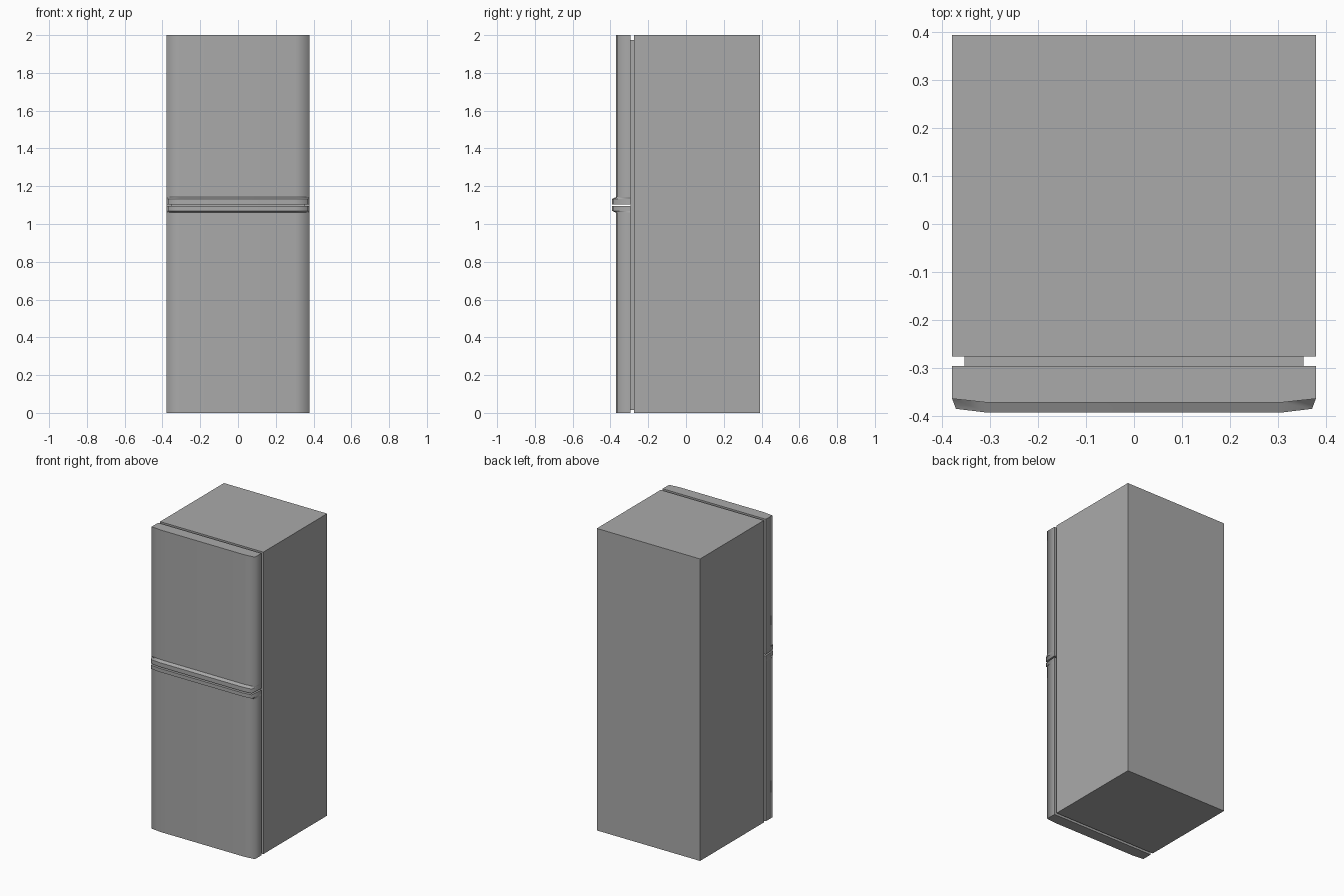
import bpy
import bmesh

cube = bpy.data.objects.get("Cube")
if cube:
    bpy.data.objects.remove(cube, do_unlink=True)

grey = bpy.data.materials.new("appliance_grey")
grey.use_nodes = True
colour = (0.4, 0.4, 0.4, 1)
grey.diffuse_color = colour
grey.node_tree.nodes["Principled BSDF"].inputs["Base Color"].default_value = colour

WIDTH = 0.378       # half width
SEAL_FRONT = -0.295
BODY_FRONT = -0.275
BACK = 0.393


def finish(name, bm):
    bmesh.ops.recalc_face_normals(bm, faces=bm.faces)
    mesh = bpy.data.meshes.new(name)
    bm.to_mesh(mesh)
    bm.free()
    mesh.materials.append(grey)
    obj = bpy.data.objects.new(name, mesh)
    bpy.context.collection.objects.link(obj)
    return obj


def box(name, half_width, y0, y1, z0, z1):
    bm = bmesh.new()
    bmesh.ops.create_cube(bm, size=1)
    for v in bm.verts:
        v.co.x *= 2 * half_width
        v.co.y = y0 if v.co.y < 0 else y1
        v.co.z = z0 if v.co.z < 0 else z1
    return finish(name, bm)


# Plan outlines of the plain door and of its projecting grip
PANEL = [(WIDTH, -0.363), (0.305, -0.371)]
GRIP = [(0.37, -0.384), (0.305, -0.392)]


def door(name, layers):
    """Loft a door through (height, half front outline) layers."""
    bm = bmesh.new()
    rings = []
    for z, front in layers:
        half = [(WIDTH, SEAL_FRONT)] + front
        outline = half + [(-x, y) for x, y in reversed(half)]
        rings.append([bm.verts.new((x, y, z)) for x, y in outline])
    for low, high in zip(rings, rings[1:]):
        for i in range(len(low)):
            j = (i + 1) % len(low)
            bm.faces.new((low[i], low[j], high[j], high[i]))
    bm.faces.new(rings[0])
    bm.faces.new(rings[-1])
    # Only the upright front edges are rounded by shading
    for f in bm.faces:
        f.smooth = True
    for e in bm.edges:
        a, b = e.verts
        level = abs(a.co.z - b.co.z) < 0.001
        rear = max(a.co.y, b.co.y) > SEAL_FRONT - 0.001
        e.smooth = not (level or rear)
    return finish(name, bm)


# Cabinet and recessed door seal
box("cabinet", WIDTH, BODY_FRONT, BACK, 0, 2)
box("door_seal", 0.352, SEAL_FRONT, BODY_FRONT, 0.015, 1.975)

# Doors, each with a grip lip along the gap between them
door("lower_door", [(0, PANEL), (1.06, PANEL), (1.07, GRIP), (1.094, GRIP)])
door("upper_door", [(1.104, GRIP), (1.132, GRIP), (1.142, PANEL), (2, PANEL)])
